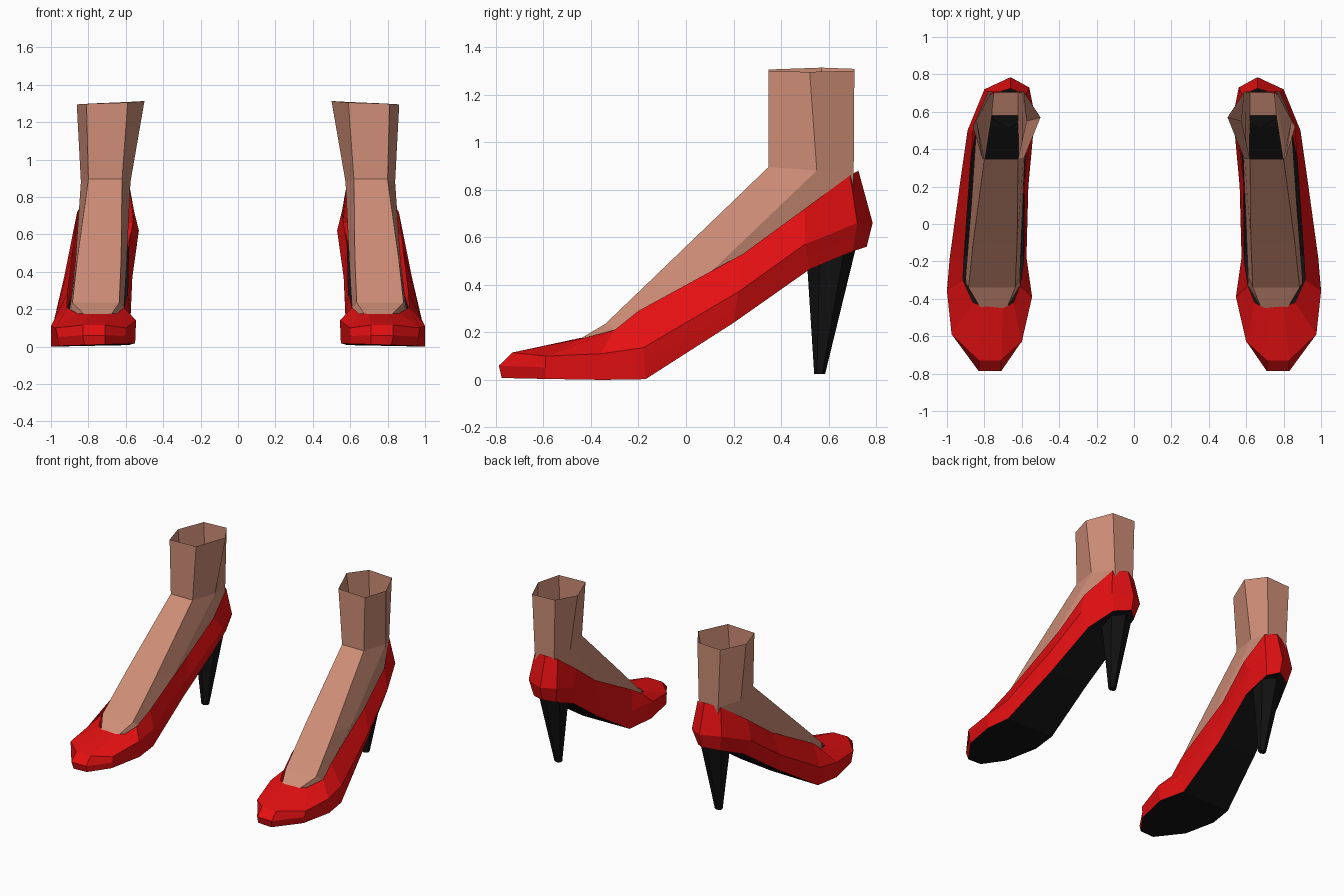
import bpy, bmesh, math
from mathutils import Vector


def material(name, rgb):
    m = bpy.data.materials.new(name)
    m.diffuse_color = (*rgb, 1)
    return m


RED = material("red leather", (0.78, 0.005, 0.006))
BLACK = material("black sole", (0.006, 0.006, 0.006))
SKIN = material("skin", (0.62, 0.27, 0.185))


def loft(bm, rings, closed=True):
    """Join rings of points with quads; returns the vertex rings."""
    vr = [[bm.verts.new(p) for p in r] for r in rings]
    for a, b in zip(vr, vr[1:]):
        n = len(a)
        for i in range(n if closed else n - 1):
            j = (i + 1) % n
            bm.faces.new((a[i], a[j], b[j], b[i]))
    return vr


def finish(bm, name, *mats):
    """Turn the bmesh into an object mirrored to make the pair."""
    bmesh.ops.recalc_face_normals(bm, faces=bm.faces[:])
    me = bpy.data.meshes.new(name)
    bm.to_mesh(me)
    bm.free()
    for m in mats:
        me.materials.append(m)
    ob = bpy.data.objects.new(name, me)
    bpy.context.collection.objects.link(ob)
    mod = ob.modifiers.new("pair", 'MIRROR')
    mod.use_mirror_merge = False
    return ob


# Shoe: loops run from the toe along the outer side, round the heel and back
sole = [(.82, -.775, .008), (.955, -.59, .004), (1.0, -.35, 0), (.975, -.17, .003),
        (.90, .2, .24), (.84, .52, .465), (.77, .70, .54), (.66, .76, .56),
        (.59, .70, .54), (.565, .52, .465), (.59, .2, .24), (.585, -.17, .008),
        (.55, -.38, .018), (.605, -.63, .014), (.71, -.775, .012)]
side = [(.83, -.73, .115), (.975, -.59, .10), (1.0, -.36, .11), (.985, -.18, .135),
        (.93, .22, .37), (.89, .5, .57), (.80, .72, .66), (.66, .785, .66),
        (.56, .73, .66), (.53, .58, .62), (.565, .2, .37), (.575, -.18, .145),
        (.545, -.39, .14), (.60, -.63, .10), (.71, -.73, .115)]
rim = [(.80, -.44, .175), (.86, -.42, .178), (.915, -.30, .21), (.91, -.2, .29),
       (.88, .24, .53), (.86, .5, .72), (.77, .69, .86), (.66, .725, .88),
       (.58, .69, .86), (.555, .5, .72), (.585, .24, .53), (.59, -.2, .29),
       (.61, -.33, .21), (.645, -.42, .178), (.70, -.45, .175)]
# Blunt nose band between the sole and the side line
band = [Vector(a).lerp(Vector(b), 0.5) for a, b in zip(sole, side)]
band[0], band[-1] = (.83, -.787, .06), (.71, -.787, .06)

bm = bmesh.new()
rings = loft(bm, [sole, band, side, rim])
s = rings[0]
n = len(s)
# Underside: strips across from outer to inner edge, triangle at the heel
for i in range(7):
    a, b, c, d = s[i], s[i + 1], s[n - 2 - i], s[n - 1 - i]
    f = bm.faces.new((a, b, d) if b is c else (a, b, c, d))
    f.material_index = 1
finish(bm, "shoe", RED, BLACK)

# Heel: tapered six-sided post
bm = bmesh.new()


def oval(cx, cy, rx, ry, z, slope=0):
    pts = []
    for k in range(6):
        a = math.radians(60 * k + 30)
        y = ry * math.sin(a)
        pts.append((cx + rx * math.cos(a), cy + y, z + slope * y))
    return pts


tip, top = loft(bm, [oval(.665, .562, .028, .023, .025),
                     oval(.67, .612, .10, .102, .515, .38)])
bm.faces.new(tip)
bm.faces.new(top)
finish(bm, "heel", BLACK)

# Foot and leg: rings ordered front inner, front outer, outer, back outer,
# back inner, inner
leg = [(.59, .347, 1.305), (.81, .347, 1.298), (.862, .52, 1.295),
       (.78, .708, 1.30), (.59, .708, 1.308), (.50, .57, 1.313)]
ankle = [(.62, .347, .895), (.80, .347, .895), (.84, .55, .88),
         (.76, .705, .86), (.60, .705, .86), (.575, .55, .88)]
instep = [(.625, -.10, .465), (.86, -.10, .465), (.87, .10, .45),
          (.75, .70, .59), (.62, .70, .59), (.595, .10, .45)]
ball = [(.635, -.34, .235), (.885, -.34, .235), (.90, -.28, .20),
        (.76, .60, .54), (.62, .60, .54), (.61, -.28, .20)]
toes = [(.68, -.45, .17), (.82, -.45, .17), (.90, -.32, .15),
        (.76, .58, .53), (.62, .58, .53), (.61, -.33, .15)]
bm = bmesh.new()
loft(bm, [leg, ankle, instep, ball, toes])
finish(bm, "foot_and_leg", SKIN)
